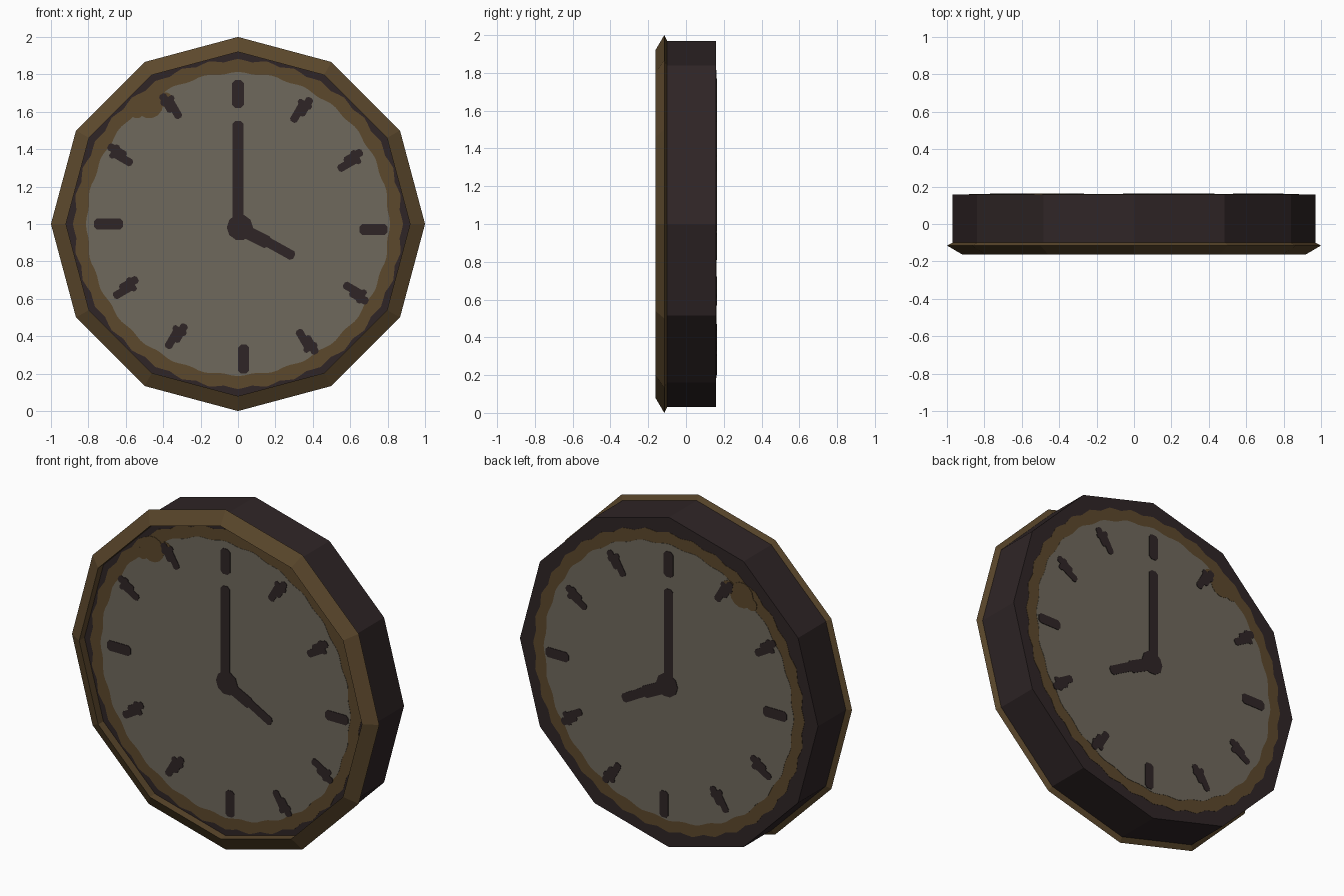
import bpy, bmesh, math
from math import sin, cos, tau

if "Cube" in bpy.data.objects:
    bpy.data.objects.remove(bpy.data.objects["Cube"])

FRONT, BACK = -0.113, 0.158      # dial planes of the case
CZ = 1.0                         # height of the clock centre


def material(name, rgb):
    m = bpy.data.materials.new(name)
    lin = [((c / 255 + 0.055) / 1.055) ** 2.4 for c in rgb]
    m.diffuse_color = (*lin, 1)
    m.use_nodes = True
    m.node_tree.nodes["Principled BSDF"].inputs["Base Color"].default_value = m.diffuse_color
    return m


DARK = material("dark wood", (47, 37, 38))
GOLD = material("aged gold", (92, 72, 44))
CREAM = material("dull cream", (111, 105, 92))


def finish(bm, name, mat):
    bmesh.ops.recalc_face_normals(bm, faces=bm.faces)
    me = bpy.data.meshes.new(name)
    bm.to_mesh(me)
    bm.free()
    me.materials.append(mat)
    ob = bpy.data.objects.new(name, me)
    bpy.context.collection.objects.link(ob)
    return ob


def lathe(name, profile, mat, closed):
    """Twelve-sided turning of (radius, y) points about the y axis."""
    bm = bmesh.new()
    rings = [[bm.verts.new((r * cos(tau * i / 12), y, CZ + r * sin(tau * i / 12)))
              for i in range(12)] for r, y in profile]
    pairs = list(zip(rings, rings[1:]))
    if closed:
        pairs.append((rings[-1], rings[0]))
    else:
        bm.faces.new(rings[0])
        bm.faces.new(rings[-1])
    for a, b in pairs:
        for i in range(12):
            j = (i + 1) % 12
            bm.faces.new((a[i], a[j], b[j], b[i]))
    return finish(bm, name, mat)


def plates(name, outlines, layer, mat):
    """Thin painted plates, the same x-z outlines on both dials."""
    for side, base, out in (("front", FRONT, -1), ("back", BACK, 1)):
        bm = bmesh.new()
        for pts in outlines:
            lo = [bm.verts.new((x, base - out * 0.001, z)) for x, z in pts]
            hi = [bm.verts.new((x, base + out * 0.0015 * layer, z)) for x, z in pts]
            bm.faces.new(lo)
            bm.faces.new(hi)
            for i in range(len(pts)):
                j = (i + 1) % len(pts)
                bm.faces.new((lo[i], lo[j], hi[j], hi[i]))
        finish(bm, f"{side}_{name}", mat)


def wavy(radius, wave, count, n=144):
    return [((radius + wave * cos(count * t)) * cos(t),
             CZ + (radius + wave * cos(count * t)) * sin(t))
            for t in (tau * i / n for i in range(n))]


def disc(x, z, r, n=14):
    return [(x + r * cos(tau * i / n), z + r * sin(tau * i / n)) for i in range(n)]


def bar(x0, z0, x1, z1, width):
    """Bar from end to end with chamfered corners."""
    l = math.hypot(x1 - x0, z1 - z0)
    dx, dz, w, c = (x1 - x0) / l, (z1 - z0) / l, width / 2, width * 0.25
    shape = [(0, -w + c), (c, -w), (l - c, -w), (l, -w + c),
             (l, w - c), (l - c, w), (c, w), (0, w - c)]
    return [(x0 + dx * u - dz * v, z0 + dz * u + dx * v) for u, v in shape]


def ragged(x, z, dx, dz, bend):
    """Crooked diagonal hour mark: two offset halves and a small spur."""
    sx, sz = -dz * bend, dx * bend
    return [bar(x - dx * 0.08 + sx, z - dz * 0.08 + sz,
                x + dx * 0.03 + sx, z + dz * 0.03 + sz, 0.042),
            bar(x - dx * 0.03 - sx, z - dz * 0.03 - sz,
                x + dx * 0.08 - sx, z + dz * 0.08 - sz, 0.042),
            bar(x + dx * 0.035 + sx * 4, z + dz * 0.035 + sz * 4,
                x + dx * 0.035 - sx * 4, z + dz * 0.035 - sz * 4, 0.03)]


# Case and rim
lathe("case", [(0.97, FRONT), (0.97, BACK)], DARK, False)
lathe("rim", [(0.97, -0.10), (1.0, -0.115), (0.92, -0.162), (0.92, -0.108)], GOLD, True)

# Dial: gold border, cream face and a stain on the border
plates("dial_border", [wavy(0.875, 0.008, 36)], 1, GOLD)
plates("dial_face", [wavy(0.808, 0.006, 28)], 2, CREAM)
plates("dial_stain", [disc(-0.475, 1.64, 0.075), disc(-0.39, 1.665, 0.04),
                      disc(-0.54, 1.60, 0.035)], 3, GOLD)

# Hour marks: straight ones at the quarters, crooked ones between
marks = [bar(0, 1.62, 0, 1.77, 0.062), bar(0.03, 0.20, 0.03, 0.355, 0.058),
         bar(0.65, 0.97, 0.80, 0.97, 0.058), bar(-0.77, 1.0, -0.615, 1.0, 0.06)]
a, b = 0.5, 0.866
for x, z, dx, dz, bend in ((0.34, 1.61, a, b, 0.010), (0.60, 1.34, b, a, -0.010),
                           (0.63, 0.63, b, -a, 0.010), (0.37, 0.37, a, -b, -0.010),
                           (-0.33, 0.40, a, b, 0.010), (-0.60, 0.66, b, a, -0.010),
                           (-0.63, 1.37, -b, a, 0.010), (-0.36, 1.63, -a, b, -0.010)):
    marks += ragged(x, z, dx, dz, bend)
plates("hour_marks", marks, 4, DARK)

# Hands and hub
plates("minute_hand", [bar(0, 0.98, 0, 1.55, 0.058)], 4, DARK)
plates("hour_hand", [bar(0.02, 0.97, 0.17, 0.895, 0.07),
                     bar(0.12, 0.925, 0.30, 0.825, 0.052)], 4, DARK)
plates("hub", [disc(0.01, 0.982, 0.07, 10)], 4, DARK)
